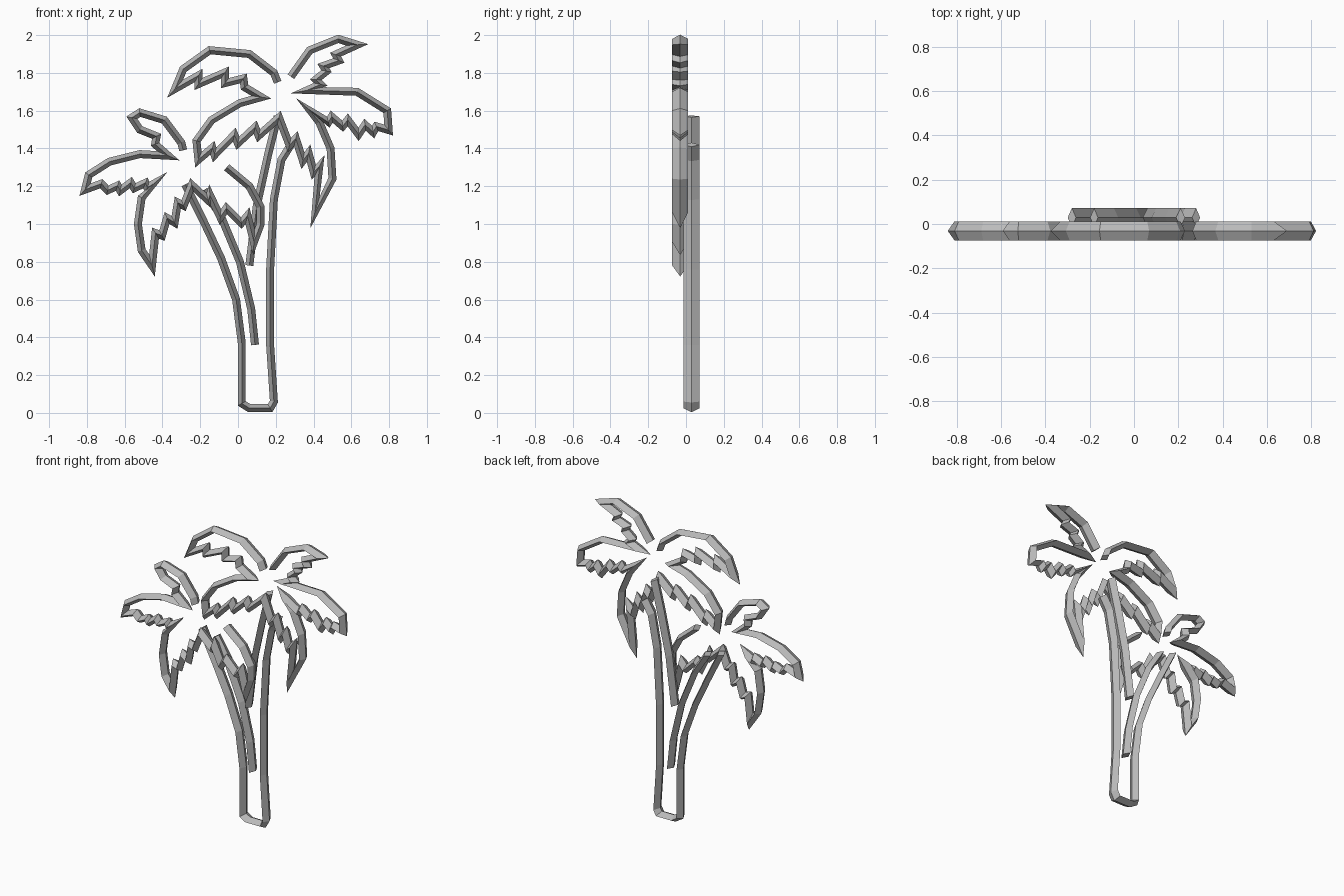
import bpy
import bmesh
from mathutils import Vector

HALF_WIDTH = 0.021     # half width of a bar as seen from the front
HALF_DEPTH = 0.0425    # half depth of a bar
LEAF_Y = -0.031
TRUNK_Y = 0.029

cube = bpy.data.objects.get("Cube")
if cube:
    bpy.data.objects.remove(cube, do_unlink=True)

metal = bpy.data.materials.new("plain grey")
metal.use_nodes = True
grey = (0.5, 0.5, 0.5, 1)
metal.diffuse_color = grey
metal.node_tree.nodes["Principled BSDF"].inputs["Base Color"].default_value = grey


def pull_in_tips(points):
    """Sharp corners are given by their outer tip, so move them back to the bar's centre line."""
    result = list(points)
    for i in range(1, len(points) - 1):
        back = points[i - 1] - points[i]
        ahead = points[i + 1] - points[i]
        angle = back.angle(ahead)
        if angle < 1.3:
            inward = (back.normalized() + ahead.normalized()).normalized()
            reach = HALF_WIDTH / max(0.22, abs(inward.cross(back.normalized())))
            reach = min(reach, 0.4 * min(back.length, ahead.length))
            result[i] = points[i] + inward * reach
    return result


def mitre(points, i):
    """Sideways offset of the bar's edge at point i."""
    sides = []
    for a, b in ((i - 1, i), (i, i + 1)):
        if a >= 0 and b < len(points):
            d = (points[b] - points[a]).normalized()
            sides.append(Vector((-d.y, d.x)))
    middle = sum(sides, Vector((0, 0))).normalized()
    return middle * HALF_WIDTH / max(0.24, middle.dot(sides[0]))


def bar(name, path, y):
    """Diamond-section bar with mitred corners along a path given in hundredths (x, z)."""
    points = pull_in_tips([Vector(p) / 100 for p in path])
    bm = bmesh.new()
    rings = []
    for i, p in enumerate(points):
        side = mitre(points, i)
        left, right = p + side, p - side
        corners = ((left.x, y, left.y), (p.x, y - HALF_DEPTH, p.y),
                   (right.x, y, right.y), (p.x, y + HALF_DEPTH, p.y))
        rings.append([bm.verts.new(c) for c in corners])
    for a, b in zip(rings, rings[1:]):
        for k in range(4):
            n = (k + 1) % 4
            bm.faces.new((a[k], a[n], b[n], b[k]))
    bm.faces.new(rings[0])
    bm.faces.new(rings[-1][::-1])
    bmesh.ops.recalc_face_normals(bm, faces=bm.faces)
    mesh = bpy.data.meshes.new(name)
    bm.to_mesh(mesh)
    bm.free()
    mesh.materials.append(metal)
    obj = bpy.data.objects.new(name, mesh)
    bpy.context.collection.objects.link(obj)
    return obj


# Tall palm: each frond is a smooth spine plus a row of teeth
tall_upper_left = [(21, 175), (19, 180), (6, 190), (-15, 192), (-29, 182), (-38, 166),
                   (-16, 184), (-26, 169), (-1, 186), (-13, 169), (6, 180), (0, 171), (20, 167)]
tall_lower_left = [(1, 164), (-14, 155), (-22, 144), (-23, 128), (-11, 146), (-15, 131),
                   (1, 154), (-3, 136), (12, 158), (8, 140), (23, 162)]
tall_lower_right = [(27, 134), (31, 153), (34, 125), (38, 146), (39, 120), (45, 138),
                    (38, 97), (50, 124), (49, 140), (43, 154), (33, 165)]
tall_right = [(50, 150), (48, 161), (57, 146), (57, 161), (65, 140), (66, 159), (73, 144),
              (71, 156), (83, 144), (79, 160), (63, 170), (28, 170)]
tall_upper_right = [(49, 174), (36, 176), (51, 181), (41, 184), (58, 186), (47, 190),
                    (70, 195), (53, 198), (38, 192), (28, 178)]

# Short palm
short_upper = [(-29, 139), (-30, 143), (-39, 155), (-52, 159), (-59, 157), (-52, 150),
               (-39, 147), (-48, 142), (-29, 134)]
short_left = [(-52, 137), (-68, 133), (-79, 126), (-84, 114), (-70, 126), (-71, 113),
              (-62, 124), (-64, 114), (-55, 126), (-57, 115), (-47, 125), (-50, 116), (-40, 126)]
short_lower = [(-51, 114), (-53, 100), (-51, 86), (-44, 72), (-45, 100), (-39, 89),
               (-39, 110), (-32, 94), (-33, 116), (-28, 105), (-26, 127)]
short_right = [(-14, 108), (-16, 120), (-8, 95), (-8, 117), (3, 93), (5, 112), (8, 84),
               (12, 100), (12, 109), (6, 120), (-6, 130)]

bar("tall_palm_fronds",
    tall_upper_left + tall_lower_left + tall_lower_right + tall_right + tall_upper_right, LEAF_Y)
bar("short_palm_fronds", short_upper + short_left + short_lower + short_right, LEAF_Y)

# Trunks: one shared outer outline and two inner edges
bar("trunk_outline", [(-28, 121), (-18, 101), (-9, 82), (-1, 60), (2, 37), (2, 5), (6, 2.5),
                      (17, 2.5), (19, 6), (17, 36), (17, 76), (19, 113), (23, 134), (28, 142)], TRUNK_Y)
bar("short_trunk_edge", [(-18, 118), (-9, 104), (1, 80), (7, 55), (9, 36)], TRUNK_Y)
bar("tall_trunk_edge", [(21, 157), (16, 137), (10, 110), (6, 78)], TRUNK_Y)
